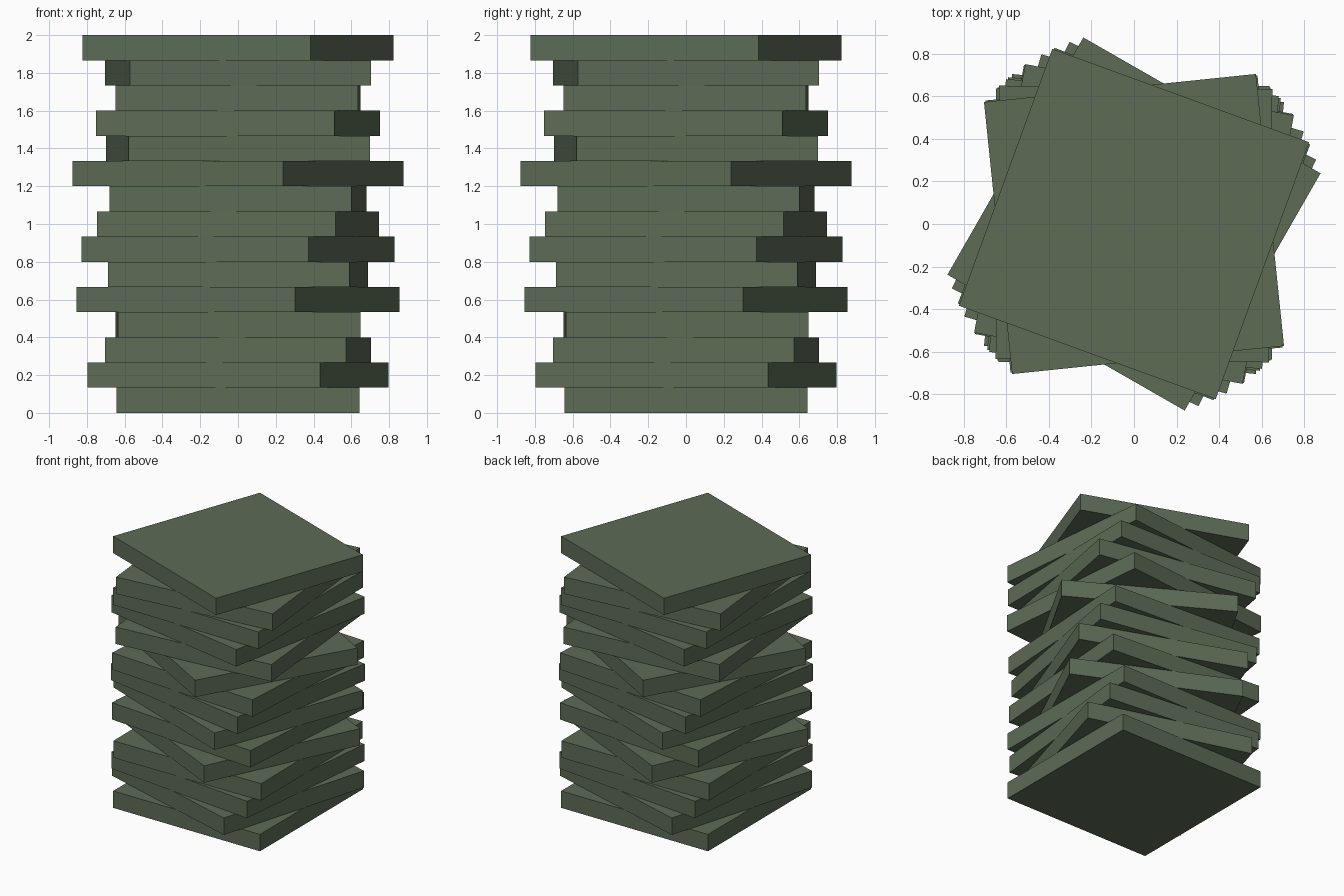
import bpy
import math

if "Cube" in bpy.data.objects:
    bpy.data.objects.remove(bpy.data.objects["Cube"])

SIDE = 1.284          # slab width
COUNT = 15
THICK = 2.0 / COUNT   # slab thickness

# Twist of each slab in degrees, bottom to top
TWISTS = [0, -16.4, -5.9, 0.5, -25.5, -4.4, -20.7, -10.3,
          -3.5, -29.8, 5.3, -10.8, -0.7, 5.9, -20.0]

green = bpy.data.materials.new("dull_green")
green.diffuse_color = (0.110, 0.147, 0.094, 1.0)
green.use_nodes = True
green.node_tree.nodes["Principled BSDF"].inputs["Base Color"].default_value = green.diffuse_color


def slab(index, twist):
    """One square slab, stacked at its level and turned about z."""
    bpy.ops.mesh.primitive_cube_add(size=1, location=(0, 0, (index + 0.5) * THICK))
    obj = bpy.context.object
    obj.name = f"slab_{index + 1:02d}"
    obj.scale = (SIDE, SIDE, THICK)
    obj.rotation_euler.z = math.radians(twist)
    obj.data.materials.append(green)


# Stack of twisted slabs
for i, angle in enumerate(TWISTS):
    slab(i, angle)
